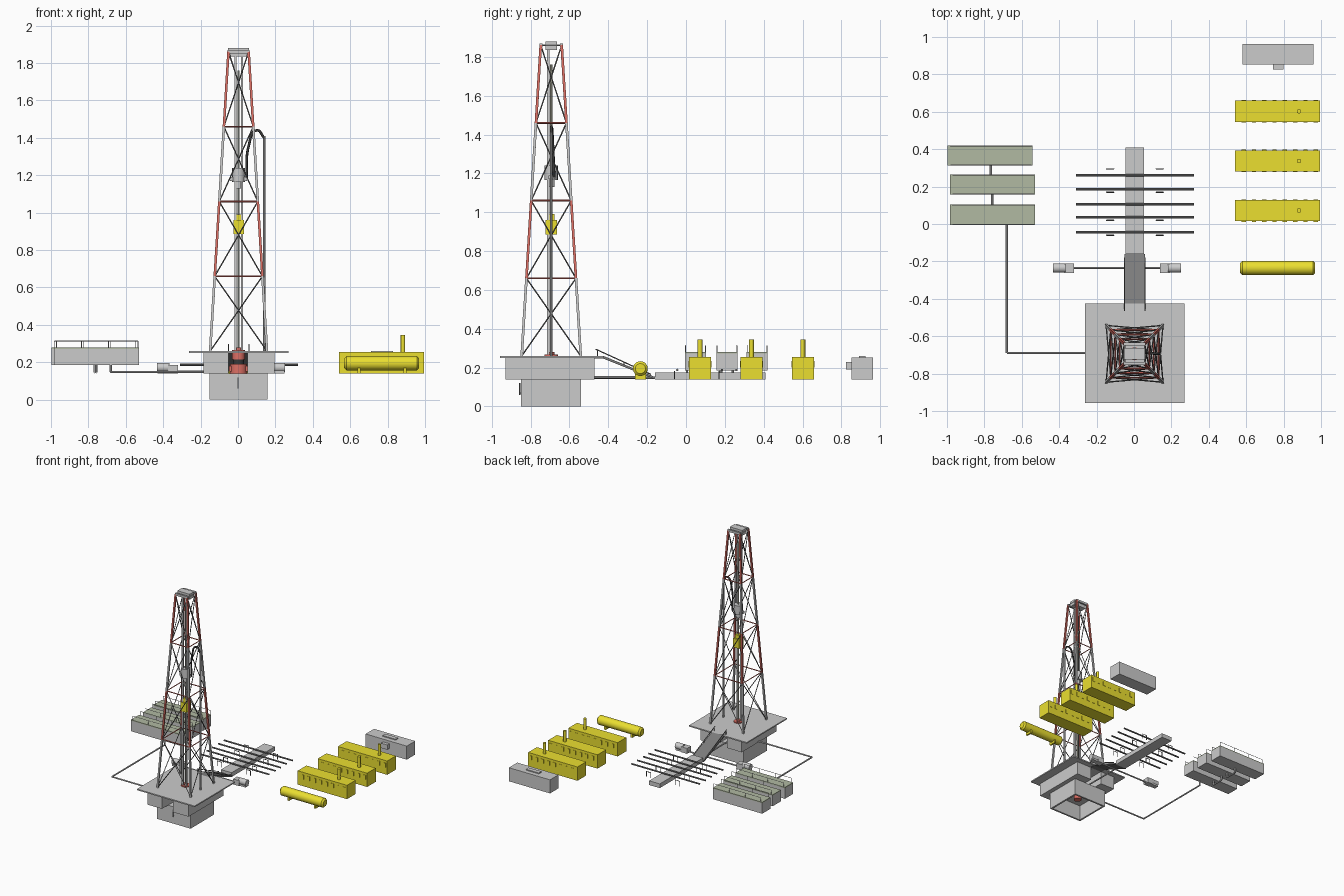
import bpy, bmesh
from math import pi, radians
from mathutils import Vector

if "Cube" in bpy.data.objects:
    bpy.data.objects.remove(bpy.data.objects["Cube"])

def mat(name, r, g, b):
    m = bpy.data.materials.new(name)
    m.diffuse_color = (r, g, b, 1)
    m.use_nodes = True
    m.node_tree.nodes["Principled BSDF"].inputs["Base Color"].default_value = m.diffuse_color
    return m

RED = mat("red paint", 0.72, 0.16, 0.13)
YEL = mat("yellow paint", 0.83, 0.74, 0.03)
GRN = mat("green deck", 0.44, 0.49, 0.36)
BLK = mat("black rubber", 0.04, 0.04, 0.04)
DRK = mat("dark steel", 0.2, 0.2, 0.2)

def finish(name, bm, m=None, smooth=False):
    me = bpy.data.meshes.new(name)
    bmesh.ops.recalc_face_normals(bm, faces=bm.faces)
    bm.to_mesh(me)
    bm.free()
    o = bpy.data.objects.new(name, me)
    bpy.context.collection.objects.link(o)
    if m:
        me.materials.append(m)
    if smooth:
        bpy.context.view_layer.objects.active = o
        bpy.ops.object.select_all(action='DESELECT')
        o.select_set(True)
        bpy.ops.object.shade_smooth_by_angle(angle=radians(40))
    return o

def add_box(bm, x0, x1, y0, y1, z0, z1):
    vs = bmesh.ops.create_cube(bm, size=1)['verts']
    for v in vs:
        v.co = Vector(((x0 + x1) / 2 + v.co.x * (x1 - x0), (y0 + y1) / 2 + v.co.y * (y1 - y0),
                       (z0 + z1) / 2 + v.co.z * (z1 - z0)))

def add_rod(bm, a, b, r, n=8, r2=None):
    a, b = Vector(a), Vector(b)
    d = b - a
    vs = bmesh.ops.create_cone(bm, cap_ends=True, segments=n, radius1=r,
                               radius2=r if r2 is None else r2, depth=d.length)['verts']
    q = d.to_track_quat('Z', 'Y').to_matrix()
    for v in vs:
        v.co = q @ v.co + (a + b) / 2

def boxes(name, lst, m=None):
    bm = bmesh.new()
    for b in lst:
        add_box(bm, *b)
    return finish(name, bm, m)

def rods(name, lst, r, m=None, n=8):
    bm = bmesh.new()
    for a, b in lst:
        add_rod(bm, a, b, r, n)
    return finish(name, bm, m, n > 6)

def path(name, pts, r, m=None):
    return rods(name, list(zip(pts, pts[1:])), r, m)

CX, CY = 0.003, -0.694

# Cellar, open at the bottom
boxes("cellar", [(-0.152, -0.137, -0.85, -0.54, 0, 0.14), (0.143, 0.158, -0.85, -0.54, 0, 0.14),
                 (-0.137, 0.143, -0.85, -0.835, 0, 0.14), (-0.137, 0.143, -0.555, -0.54, 0, 0.14),
                 (-0.137, 0.143, -0.835, -0.555, 0.128, 0.14)])
rods("cellar_valve_stem", [((0, -0.856, 0.07), (0, -0.84, 0.07)),
                           ((0, -0.856, 0.06), (0, -0.856, 0.12))], 0.003, DRK)

# Substructure and drill floor
boxes("substructure", [(-0.185, -0.05, -0.93, -0.47, 0.14, 0.25), (0.05, 0.195, -0.93, -0.47, 0.14, 0.25)])
boxes("drill_floor", [(-0.262, 0.27, -0.957, -0.425, 0.25, 0.26)])

# Blowout preventer stack and rotary table
bm = bmesh.new()
for z0, z1, r in [(0.07, 0.13, 0.03), (0.13, 0.19, 0.046), (0.215, 0.25, 0.034)]:
    add_rod(bm, (CX, CY, z0), (CX, CY, z1), r, 20)
add_box(bm, -0.047, 0.052, CY - 0.025, CY + 0.025, 0.15, 0.18)
finish("blowout_preventer", bm, RED, True)
rods("annular_preventer", [((CX, CY, 0.19), (CX, CY, 0.245))], 0.03, BLK, 20)
rods("kill_line", [((-0.075, CY, 0.145), (0.08, CY, 0.145))], 0.007, YEL)
bm = bmesh.new()
add_rod(bm, (CX, CY, 0.26), (CX, CY, 0.267), 0.035, 20)
add_rod(bm, (CX, CY, 0.267), (CX, CY, 0.28), 0.016, 16)
finish("rotary_table", bm, RED, True)

# Mast: four tapering legs, rings and cross braces in alternating colours
LEV = [0.26, 0.66, 1.06, 1.46, 1.86]
def corner(k, i):
    h = 0.152 - (0.152 - 0.054) * (LEV[i] - 0.26) / 1.6
    sx, sy = [(-1, -1), (1, -1), (1, 1), (-1, 1)][k % 4]
    return (CX + sx * h, CY + sy * h, LEV[i])

for i in range(4):
    c = RED if i % 2 else None
    rods(f"mast_legs_{i + 1}", [(corner(k, i), corner(k, i + 1)) for k in range(4)], 0.0095, c, 4)
    rods(f"mast_ring_{i + 1}", [(corner(k, i + 1), corner(k + 1, i + 1)) for k in range(4)],
         0.0045, RED if i < 3 else None, 4)
    br = []
    for k in range(4):
        br += [(corner(k, i), corner(k + 1, i + 1)), (corner(k + 1, i), corner(k, i + 1))]
    rods(f"mast_braces_{i + 1}", br, 0.0035, DRK, 4)

# Crown block
boxes("crown_block", [(-0.053, 0.06, CY - 0.03, CY + 0.03, 1.835, 1.88),
                      (-0.055, 0.062, CY - 0.06, CY - 0.045, 1.852, 1.87),
                      (-0.055, 0.062, CY + 0.045, CY + 0.06, 1.852, 1.87)])

# Guide rails, drilling lines, travelling block and top drive
boxes("guide_rails", [(x - 0.006, x + 0.006, CY - 0.022, CY - 0.008, 0.26, 1.85) for x in (-0.013, 0.021)])
rods("drill_string", [((CX, CY, 0.26), (CX, CY, 1.76))], 0.006, mat("pale steel", 0.6, 0.6, 0.48))
bm = bmesh.new()
add_box(bm, -0.025, 0.031, CY - 0.03, CY + 0.03, 0.885, 0.96)
add_box(bm, -0.014, 0.02, CY - 0.018, CY + 0.018, 0.96, 0.99)
finish("travelling_block", bm, YEL)
bm = bmesh.new()
add_rod(bm, (CX, CY, 1.165), (CX, CY, 1.24), 0.034, 16)
add_rod(bm, (CX, CY, 1.13), (CX, CY, 1.165), 0.018, 12)
add_box(bm, -0.042, 0.048, CY - 0.015, CY + 0.02, 1.17, 1.19)
finish("top_drive", bm, None, True)

# Standpipe and drilling hose
path("standpipe", [(0.14, CY, 0.26), (0.14, CY, 1.41)], 0.006)
cu = bpy.data.curves.new("drilling_hose", 'CURVE')
cu.dimensions = '3D'
cu.bevel_depth, cu.bevel_resolution, cu.resolution_u = 0.007, 2, 8
sp = cu.splines.new('BEZIER')
pts = [(0.14, CY, 1.40), (0.10, CY + 0.002, 1.44), (0.058, CY + 0.008, 1.36), (0.045, CY + 0.015, 1.18)]
sp.bezier_points.add(len(pts) - 1)
for p, c in zip(sp.bezier_points, pts):
    p.co = c
    p.handle_left_type = p.handle_right_type = 'AUTO'
cu.materials.append(BLK)
bpy.context.collection.objects.link(bpy.data.objects.new("drilling_hose", cu))

# Catwalk and ramp with handrails
boxes("catwalk", [(-0.045, 0.053, -0.16, 0.41, 0.14, 0.175)])
bm = bmesh.new()
prof = [(-0.16, 0.14), (-0.16, 0.152), (-0.425, 0.26), (-0.47, 0.26), (-0.47, 0.248), (-0.425, 0.246)]
f = bm.faces.new([bm.verts.new((-0.052, y, z)) for y, z in prof])
ex = bmesh.ops.extrude_face_region(bm, geom=[f])['geom']
bmesh.ops.translate(bm, vec=(0.112, 0, 0), verts=[v for v in ex if isinstance(v, bmesh.types.BMVert)])
finish("ramp", bm, DRK)
for s, x in (("left", -0.05), ("right", 0.058)):
    rods(f"ramp_handrail_{s}", [((x, -0.465, 0.295), (x, -0.18, 0.165)), ((x, -0.455, 0.25), (x, -0.455, 0.29)),
                                ((x, -0.32, 0.21), (x, -0.32, 0.23))], 0.003, DRK)

# Pipe rack: drill pipes laid across the catwalk on small trestles
rack_y = (-0.045, 0.035, 0.105, 0.185, 0.26)
rods("drill_pipes", [((-0.31, y, 0.188), (0.32, y, 0.188)) for y in rack_y], 0.0065, DRK)
tr = []
for x in (-0.128, 0.138):
    for y in (-0.06, 0.02, 0.17, 0.295):
        tr += [((x + s * 0.02, y, 0.14), (x + s * 0.02, y, 0.183)) for s in (-1, 1)]
        tr += [((x - 0.02, y, 0.181), (x + 0.02, y, 0.181))]
rods("rack_trestles", tr, 0.003, DRK, 4)

# Mud pumps and their shared line
for s, x, d in (("left", -0.32, -1), ("right", 0.138, 1)):
    bm = bmesh.new()
    a, b = sorted((x, x + d * 0.055))
    add_box(bm, a, b, -0.262, -0.21, 0.14, 0.185)
    add_rod(bm, (x + d * 0.045, -0.235, 0.172), (x + d * 0.113, -0.235, 0.172), 0.025, 16)
    a, b = sorted((x + d * 0.055, x + d * 0.11))
    add_box(bm, a, b, -0.255, -0.215, 0.14, 0.155)
    finish(f"mud_pump_{s}", bm, None, True)
rods("pump_line", [((-0.32, -0.235, 0.15), (0.14, -0.235, 0.15)), ((0, -0.235, 0.15), (0, -0.56, 0.15))], 0.006)

# Mud tanks with green decks and railings
for i, (x0, y0) in enumerate([(-0.985, -0.005), (-0.985, 0.157), (-0.997, 0.312)]):
    x1, y1 = x0 + 0.455, y0 + 0.108
    boxes(f"mud_tank_{i + 1}", [(x0, x1, y0, y1, 0.185, 0.272)])
    boxes(f"mud_tank_deck_{i + 1}", [(x0, x1, y0, y1, 0.272, 0.28)], GRN)
    rl = []
    for y in (y0 + 0.003, y1 - 0.003):
        rl.append(((x0 + 0.015, y, 0.314), (x1 - 0.005, y, 0.314)))
        for k in range(4):
            x = x0 + 0.015 + k * 0.145
            rl.append(((x, y, 0.28), (x, y, 0.314)))
    rods(f"tank_railing_{i + 1}", rl, 0.002, None, 4)
path("tank_link_1", [(-0.758, 0.08, 0.185), (-0.758, 0.08, 0.148), (-0.758, 0.18, 0.148), (-0.758, 0.18, 0.185)], 0.007)
path("tank_link_2", [(-0.765, 0.24, 0.185), (-0.765, 0.24, 0.148), (-0.765, 0.34, 0.148), (-0.765, 0.34, 0.185)], 0.007)
path("mud_line", [(-0.68, 0.005, 0.19), (-0.68, 0.005, 0.148), (-0.68, -0.69, 0.148), (-0.15, -0.69, 0.148)], 0.006)

# Generator containers with louvres and exhaust stacks
for i, y0 in enumerate((0.015, 0.28, 0.545)):
    y1 = y0 + 0.114
    boxes(f"generator_{i + 1}", [(0.54, 0.995, y0, y1, 0.14, 0.255)], YEL)
    boxes(f"generator_louvres_{i + 1}", [(0.575 + k * 0.055, 0.598 + k * 0.055, y - 0.003, y + 0.003, 0.20, 0.235)
                                         for k in range(8) for y in (y0, y1)], YEL)
    rods(f"exhaust_stack_{i + 1}", [((0.882, y0 + 0.057, 0.25), (0.882, y0 + 0.057, 0.345))], 0.012, YEL, 16)

# Fuel tank on saddles
bm = bmesh.new()
yc, zc = -0.235, 0.195
add_rod(bm, (0.58, yc, zc), (0.957, yc, zc), 0.038, 24)
add_rod(bm, (0.957, yc, zc), (0.969, yc, zc), 0.038, 24, 0.026)
add_rod(bm, (0.58, yc, zc), (0.568, yc, zc), 0.038, 24, 0.026)
finish("fuel_tank", bm, YEL, True)
boxes("fuel_tank_saddles", [(x, x + 0.015, yc - 0.028, yc + 0.028, 0.14, 0.18) for x in (0.64, 0.885)], YEL)

# Control cabin with cooling unit and roof plate
boxes("control_cabin", [(0.58, 0.96, 0.852, 0.963, 0.14, 0.253)])
boxes("cooling_unit", [(0.742, 0.80, 0.825, 0.852, 0.19, 0.23)])
boxes("roof_plate", [(0.71, 0.83, 0.89, 0.925, 0.253, 0.261)])
